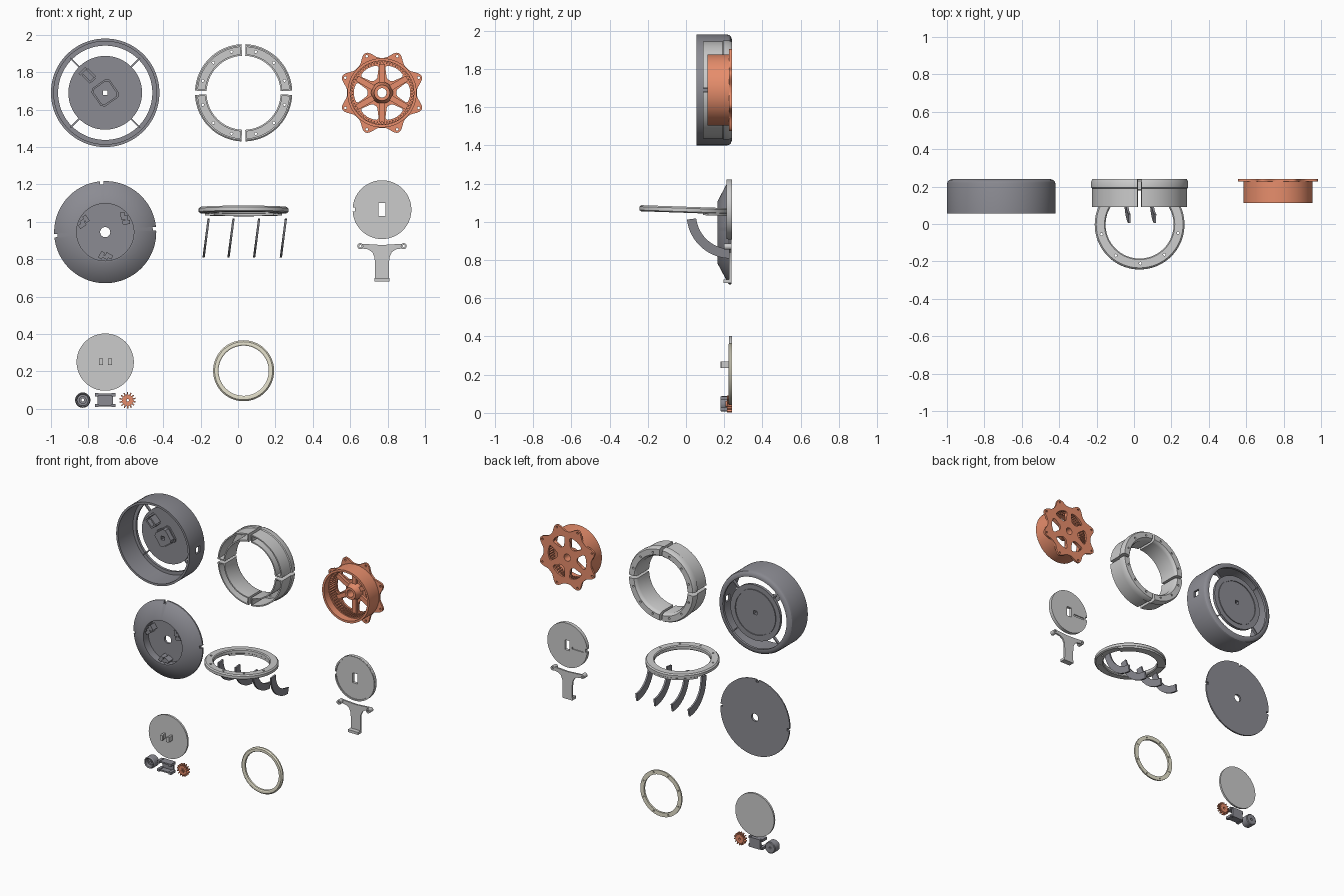
import bpy, bmesh
from math import pi, cos, sin, radians
from mathutils import Vector, Matrix
from mathutils.geometry import tessellate_polygon

if "Cube" in bpy.data.objects:
    bpy.data.objects.remove(bpy.data.objects["Cube"])


def material(name, col):
    m = bpy.data.materials.new(name)
    m.diffuse_color = (*col, 1)
    m.use_nodes = True
    m.node_tree.nodes["Principled BSDF"].inputs["Base Color"].default_value = m.diffuse_color
    return m


ORANGE = material("orange", (0.80, 0.27, 0.15))
CREAM = material("cream", (0.80, 0.77, 0.62))
SLATE = material("slate", (0.26, 0.26, 0.29))


def finish(name, bm, mat=None, M=None):
    bmesh.ops.remove_doubles(bm, verts=bm.verts, dist=1e-5)
    bmesh.ops.recalc_face_normals(bm, faces=bm.faces)
    if M:
        bm.transform(M)
    me = bpy.data.meshes.new(name)
    bm.to_mesh(me)
    bm.free()
    ob = bpy.data.objects.new(name, me)
    bpy.context.collection.objects.link(ob)
    if mat:
        me.materials.append(mat)
    return ob


def lathe(name, prof, c=(0, 0), mat=None, a0=0, a1=360, n=96, M=None):
    """Revolve a closed (radius, y) profile about the y axis through (x, z) = c."""
    bm = bmesh.new()
    full = a1 - a0 >= 360
    rings = []
    for i in range(n if full else n + 1):
        a = radians(a0 + (a1 - a0) * i / n)
        rings.append([bm.verts.new((c[0] + r * cos(a), y, c[1] + r * sin(a))) for r, y in prof])
    k = len(prof)
    for i in range(n):
        p, q = rings[i], rings[(i + 1) % len(rings)]
        for j in range(k):
            bm.faces.new((p[j], p[(j + 1) % k], q[(j + 1) % k], q[j]))
    if not full:
        bm.faces.new(rings[0])
        bm.faces.new(rings[-1])
    return finish(name, bm, mat, M)


def tube(name, r0, r1, y0, y1, c=(0, 0), mat=None, **kw):
    return lathe(name, [(r0, y0), (r1, y0), (r1, y1), (r0, y1)], c, mat, **kw)


def plate(name, loops, y0, y1, c=(0, 0), mat=None):
    """Extrude a flat outline (first loop) with holes (other loops) along y."""
    bm = bmesh.new()
    flat = [p for l in loops for p in l]
    F, B = [[bm.verts.new((c[0] + x, y, c[1] + z)) for x, z in flat] for y in (y0, y1)]
    for t in tessellate_polygon([[Vector((x, z, 0)) for x, z in l] for l in loops]):
        bm.faces.new([F[i] for i in t])
        bm.faces.new([B[i] for i in reversed(t)])
    s = 0
    for l in loops:
        for i in range(len(l)):
            a, b = s + i, s + (i + 1) % len(l)
            bm.faces.new((F[a], F[b], B[b], B[a]))
        s += len(l)
    return finish(name, bm, mat)


def box(name, c, s, turn=0, mat=None):
    bm = bmesh.new()
    bmesh.ops.create_cube(bm, size=1)
    M = Matrix.Translation(c) @ Matrix.Rotation(radians(turn), 4, 'Y') @ Matrix.Diagonal((*s, 1))
    return finish(name, bm, mat, M)


def cut(ob, cutter):
    m = ob.modifiers.new("cut", 'BOOLEAN')
    m.operation, m.solver, m.object = 'DIFFERENCE', 'EXACT', cutter
    bpy.context.view_layer.objects.active = ob
    bpy.ops.object.modifier_apply(modifier="cut")
    bpy.data.objects.remove(cutter)


def polar(r, a):
    return r * cos(radians(a)), r * sin(radians(a))


def circ(r, n=32, cx=0, cz=0):
    return [(cx + r * cos(2 * pi * i / n), cz + r * sin(2 * pi * i / n)) for i in range(n)]


def rect(w, h, cx=0, cz=0):
    return [(cx - w/2, cz - h/2), (cx + w/2, cz - h/2), (cx + w/2, cz + h/2), (cx - w/2, cz + h/2)]


def teeth(r0, r1, n):
    step = 360 / n
    return [polar(r, (i + f) * step) for i in range(n)
            for f, r in ((0, r0), (.25, r0), (.38, r1), (.72, r1), (.87, r0))]


# Round housing: open drum, inner disc on four thin struts, mounts
H = (-0.71, 1.69)
shell = lathe("housing_shell", [(.275, .055), (.29, .055), (.29, .215), (.286, .228), (.278, .235),
              (.265, .24), (.252, .24), (.252, .222), (.275, .222)], H, SLATE, n=128)
cut(shell, box("side_port_cutter", (H[0] + .285, .15, H[1]), (.06, .045, .045)))
plate("housing_disc", [circ(.197, 96), rect(.026, .026)], .212, .232, H, SLATE)
tube("housing_disc_rim", .155, .163, .23, .238, H, SLATE)
for i in range(4):
    a = 45 + 90 * i
    x, z = polar(.228, a)
    box("housing_strut", (H[0] + x, .222, H[1] + z), (.07, .02, .008), -a, SLATE)
dia = [polar(.064, a + d) for a in (80, 170, 260, 350) for d in (-9, 9)]
plate("housing_boss", [dia, rect(.026, .026)], .165, .213, H, SLATE)
plate("housing_boss_base", [[(x * 1.15, z * 1.15) for x, z in dia], rect(.026, .026)], .2, .213, H, SLATE)
for dx, dz, w, h in ((-.10, .075, .06, .012), (-.075, .105, .06, .012), (-.12, .115, .012, .05), (-.065, .07, .012, .03)):
    box("housing_motor_clip", (H[0] + dx, .185, H[1] + dz), (w, .06, h), 45, SLATE)

# Four quarter troughs forming a ring
R = (0.03, 1.69)
chan = [(.245, .09), (.254, .09), (.254, .19), (.26, .195), (.26, .225), (.252, .24), (.212, .24),
        (.203, .23), (.198, .215), (.198, .09), (.207, .09), (.207, .225), (.245, .225)]
solid = chan[:10]
for q in range(4):
    a = 90 * q + 2.5
    seg = lathe("quarter_trough", chan, R, a0=a, a1=a + 85, n=28)
    for j in range(3):
        x, z = polar(.228, a + 14 + 28.5 * j)
        cut(seg, lathe("hole_cutter", [(0, .2), (.007, .2), (.007, .26), (0, .26)], (R[0] + x, R[1] + z), n=16))
    for s in (a, a + 83):
        lathe("trough_end_wall", solid, R, a0=s, a1=s + 2, n=1)

# Orange spoked wheel with eight-lobed flange
W = (0.77, 1.69)
star = [polar(.187 + .043 * ((1 + cos(radians(8 * (a - 22.5)))) / 2) ** 1.6, a)
        for a in [i * 2.25 for i in range(160)]]
holes = [circ(.007, 12, *polar(.212, 22.5 + 45 * i)) for i in range(8)]
window = ((.078, -7), (.085, -13), (.125, -21), (.138, -22), (.147, -19), (.15, -10), (.151, 0))
window += tuple((r, -a) for r, a in window[-2::-1])
wins = [[polar(r, a + 60 * i) for r, a in window] for i in range(6)]
plate("wheel_flange", [star] + holes + wins + [circ(.025)], .226, .24, W, ORANGE)
tube("wheel_drum", .170, .185, .113, .23, W, ORANGE)
plate("wheel_inner_gear", [circ(.172, 96), teeth(.167, .156, 60)], .165, .228, W, ORANGE)
lathe("wheel_hub", [(.025, .165), (.042, .165), (.046, .19), (.058, .215), (.058, .228), (.025, .228)], W, ORANGE)
for i in range(6):
    x, z = polar(.1, 30 + 60 * i)
    box("wheel_spoke", (W[0] + x, .218, W[1] + z), (.11, .02, .03), -30 - 60 * i, ORANGE)

# Conical cover with recessed centre and clips
C = (-0.71, 0.945)
cone = lathe("cone_cover", [(.027, .222), (.153, .222), (.153, .165), (.163, .165), (.27, .222),
             (.273, .226), (.273, .236), (.27, .238), (.027, .238)], C, SLATE, n=128)
for a in (94, 184, 4):
    x, z = polar(.267, a)
    cut(cone, box("notch_cutter", (C[0] + x, .22, C[1] + z), (.024, .08, .018), -a))
for a in (34, 154, 270):
    for da, r, w, h in ((-9, .125, .04, .022), (9, .128, .022, .04), (0, .135, .014, .03)):
        x, z = polar(r, a + da)
        box("cone_clip", (C[0] + x, .198, C[1] + z), (w, .05, h), 30 - a, SLATE)

# Flat-lying ring with a thicker rear half
L = Matrix.Translation((.03, -.003, 1.063)) @ Matrix.Rotation(radians(88), 4, 'X')
lying = lathe("lying_ring", [(.188, -.016), (.232, -.016), (.24, -.01), (.24, .008), (.232, .016), (.188, .016),
              (.182, .01), (.182, -.01)], M=L)
for a in range(-165, 0, 38):
    x, y = polar(.211, a)
    bm = bmesh.new()
    bmesh.ops.create_cone(bm, cap_ends=True, segments=16, radius1=.007, radius2=.007, depth=.2,
                          matrix=Matrix.Translation((.03 + x, y, 1.06)))
    cut(lying, finish("hole_cutter", bm))
tube("lying_ring_step", .184, .238, -.025, -.012, a0=-150, a1=-30, n=40, M=L)

# Four leaning curved ribs
for x0 in (-.17, -.037, .1, .243):
    lean = Matrix.Identity(4)
    lean[0][2] = .13
    M = Matrix.Translation((x0, .235, 1.04)) @ lean @ Matrix.Translation((.016, 0, 0)) @ Matrix.Rotation(pi / 2, 4, 'Z')
    lathe("curved_rib", [(.183, -.006), (.232, -.006), (.232, .006), (.183, .006)], None or (0, 0), SLATE,
          a0=187, a1=268, n=20, M=M)

# Slotted disc
D = (0.77, 1.065)
edge = [polar(.157, a) for a in range(-176, 177, 4)] + [(-.145, .011), (-.145, -.011)]
slot = rect(.037, .07)
disc = plate("slotted_disc", [edge, slot], .22, .24, D)
cut(disc, box("groove_cutter", (D[0] - .085, .24, D[1] - .01), (.09, .014, .014)))
tube("slotted_disc_rim", .146, .156, .213, .222, D, a0=-175, a1=175)

# T-shaped bracket
half = [(.11, .883), (.11, .858), (.075, .853), (.052, .838), (.04, .81), (.037, .77), (.037, .68)]
plate("t_bracket", [[(x, z) for x, z in half] + [(-x, z) for x, z in half[::-1]] + [(0, .876)]], .226, .238, (.77, 0))
for s in (-1, 1):
    tube("bracket_eye", .006, .016, .2, .238, (.77 + .116 * s, .87), n=32)
box("bracket_foot", (.77, .217, .69), (.08, .042, .018))

# Plain disc with two pegs
tube("plain_disc", 0, .153, .226, .24, (-.71, .25))
for x in (-.737, -.681):
    box("disc_peg", (x, .205, .252), (.014, .044, .036))
    box("disc_peg_hook", (x + (.008 if x < -.71 else -.008), .186, .252), (.012, .01, .036))

# Small knob, motor cradle and pinion
K = (-.83, .047)
lathe("knob", [(.008, .2), (.02, .2), (.02, .215), (.03, .215), (.03, .185), (.036, .18), (.041, .188),
      (.041, .236), (.036, .24), (.008, .24)], K, SLATE, n=48)
box("cradle_base", (-.71, .232, .047), (.085, .014, .07), 0, SLATE)
for s in (-1, 1):
    box("cradle_wall", (-.71, .21, .047 + .03 * s), (.1, .05, .01), 0, SLATE)
    for t in (-1, 1):
        box("cradle_lug", (-.71 + .045 * t, .205, .047 + .029 * s), (.02, .05, .018), 0, SLATE)
plate("pinion_gear", [teeth(.030, .044, 14), circ(.007, 16)], .215, .24, (-.59, .046), ORANGE)
tube("pinion_collar", .007, .016, .208, .217, (-.59, .046), ORANGE, n=32)

# Cream trim ring
trim = lathe("trim_ring", [(.134, .226), (.14, .222), (.155, .222), (.163, .23), (.163, .24), (.134, .24)],
             (.03, .204), CREAM)
for i in range(8):
    x, z = polar(.149, 22.5 + 45 * i)
    cut(trim, lathe("hole_cutter", [(0, .232), (.005, .232), (.005, .26), (0, .26)], (.03 + x, .204 + z), n=12))

# Smooth shading with sharp edges kept
for ob in bpy.data.objects:
    ob.select_set(True)
    bpy.context.view_layer.objects.active = ob
bpy.ops.object.shade_smooth_by_angle(angle=radians(30))
